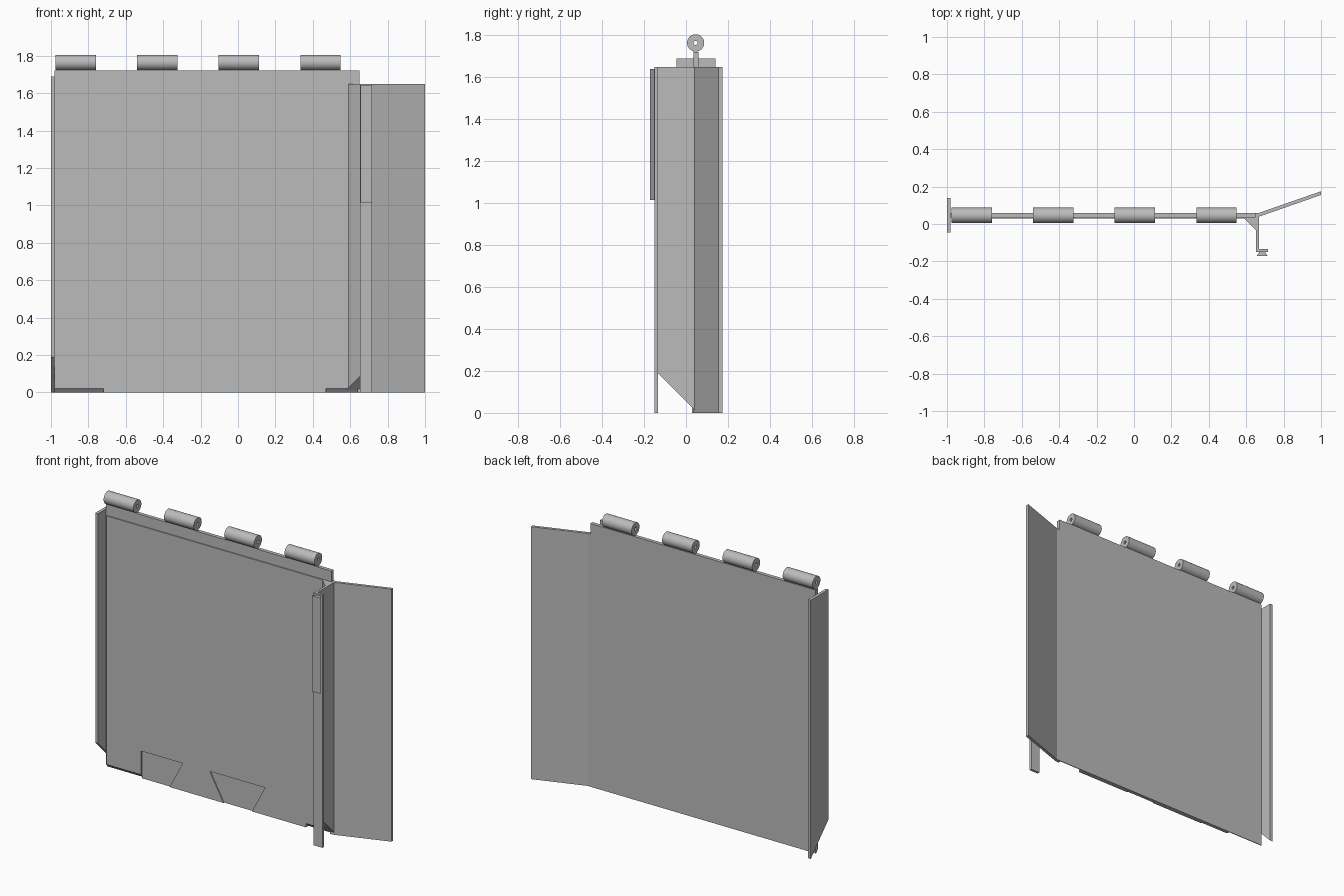
import bpy
import bmesh
import math
from mathutils import Vector

cube = bpy.data.objects.get("Cube")
if cube:
    bpy.data.objects.remove(cube, do_unlink=True)

steel = bpy.data.materials.new("plain_grey_steel")
steel.use_nodes = True
GREY = (0.5, 0.5, 0.5, 1)
steel.diffuse_color = GREY
steel.node_tree.nodes["Principled BSDF"].inputs["Base Color"].default_value = GREY


def finish(name, bm):
    bmesh.ops.recalc_face_normals(bm, faces=bm.faces)
    mesh = bpy.data.meshes.new(name)
    bm.to_mesh(mesh)
    bm.free()
    mesh.materials.append(steel)
    obj = bpy.data.objects.new(name, mesh)
    bpy.context.collection.objects.link(obj)
    return obj


def prism(name, outline, axis, low, high, cut=None):
    """Extrude a 2D outline along an axis; cut = (point, normal) trims it."""
    def place(a, b, c):
        return {"x": (c, a, b), "y": (a, c, b), "z": (a, b, c)}[axis]
    bm = bmesh.new()
    face = bm.faces.new([bm.verts.new(place(a, b, low)) for a, b in outline])
    ext = bmesh.ops.extrude_face_region(bm, geom=[face])
    moved = [v for v in ext["geom"] if isinstance(v, bmesh.types.BMVert)]
    bmesh.ops.translate(bm, verts=moved, vec=Vector(place(0, 0, high - low)))
    if cut:
        res = bmesh.ops.bisect_plane(bm, geom=bm.verts[:] + bm.edges[:] + bm.faces[:],
                                     plane_co=cut[0], plane_no=cut[1], clear_inner=True)
        rim = [e for e in res["geom_cut"] if isinstance(e, bmesh.types.BMEdge)]
        bmesh.ops.edgeloop_fill(bm, edges=rim)
    return finish(name, bm)


def rect(a0, a1, b0, b1):
    return [(a0, b0), (a1, b0), (a1, b1), (a0, b1)]


# Main panel: square middle, bevelled lower front edge at both ends
TOP, BACK, FRONT = 1.72, 0.06, 0.036
bevelled = [(FRONT, 0.022), (0.055, 0), (BACK, 0), (BACK, TOP), (FRONT, TOP)]
prism("panel_middle", rect(FRONT, BACK, 0, TOP), "x", -0.72, 0.47)
prism("panel_right_end", bevelled, "x", -0.98, -0.72)
prism("panel_left_end", bevelled, "x", 0.47, 0.65)

# Thin front skin with two tapered notches along the bottom
skin = [(-0.97, 0.025), (-0.72, 0.025), (-0.72, 0.18), (-0.42, 0.18),
        (-0.515, 0), (-0.125, 0), (-0.225, 0.18), (0.175, 0.18),
        (0.08, 0), (0.47, 0), (0.47, 0.025), (0.59, 0.025),
        (0.59, 1.65), (-0.97, 1.65)]
prism("front_skin", skin, "y", 0.029, FRONT)

# Side flange with a slanted lower end
prism("right_flange", [(-0.045, 0.19), (0.14, 0), (0.14, 1.69), (-0.045, 1.69)],
      "x", -1.0, -0.98)

# Left flange with its corner gusset, trimmed at 45 degrees below
WING_TOP = 1.65
flange = [(0.58, 0.04), (0.652, -0.032), (0.652, -0.14),
          (0.668, -0.14), (0.668, 0.045)]
prism("left_flange", flange, "z", 0, WING_TOP,
      cut=(Vector((0, 0.03, 0.025)), Vector((0, 1, 1)).normalized()))
prism("flange_lip", rect(0.652, 0.716, -0.15, -0.134), "z", 0, WING_TOP)
prism("lip_pad", [(0.67, -0.15), (0.7, -0.15), (0.716, -0.172), (0.655, -0.172)],
      "z", 1.015, 1.64)

# Angled wing
prism("wing", [(0.64, 0.06), (0.64, 0.036), (0.67, 0.04), (1.0, 0.155),
               (1.0, 0.175), (0.67, 0.06)], "z", 0, WING_TOP)


# Hinge barrels: tubes along x
def barrel(name, x0, x1, radius=0.041, bore=0.01, sides=32):
    bm = bmesh.new()
    rings = []
    for x, r in ((x0, bore), (x0, radius), (x1, radius), (x1, bore)):
        ring = []
        for i in range(sides):
            t = math.tau * i / sides
            ring.append(bm.verts.new((x, 0.046 + r * math.cos(t), 1.764 + r * math.sin(t))))
        rings.append(ring)
    for a, b in zip(rings, rings[1:] + rings[:1]):
        for i in range(sides):
            j = (i + 1) % sides
            bm.faces.new((a[i], a[j], b[j], b[i]))
    obj = finish(name, bm)
    bpy.ops.object.select_all(action="DESELECT")
    obj.select_set(True)
    bpy.context.view_layer.objects.active = obj
    bpy.ops.object.shade_smooth_by_angle(angle=math.radians(35))


for n in range(4):
    start = -0.975 + 0.436 * n
    barrel(f"hinge_barrel_{n + 1}", start, start + 0.215)
    prism(f"hinge_web_{n + 1}", rect(0.036, 0.056, 1.71, 1.74), "x", start, start + 0.215)
